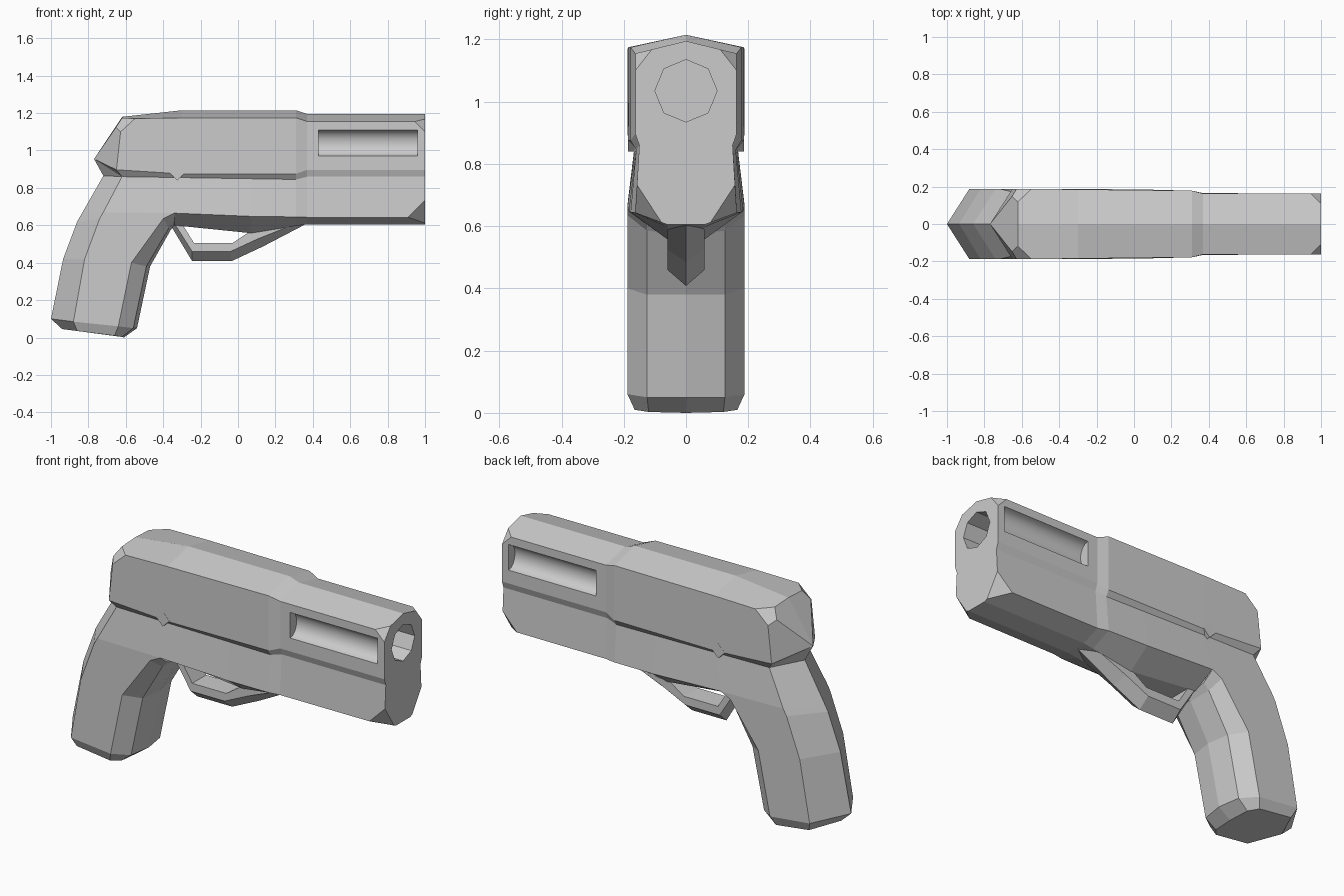
import bpy, bmesh, math
from mathutils import Matrix, Vector

if "Cube" in bpy.data.objects:
    bpy.data.objects.remove(bpy.data.objects["Cube"])


def finish(name, bm):
    me = bpy.data.meshes.new(name)
    bm.to_mesh(me)
    bm.free()
    ob = bpy.data.objects.new(name, me)
    bpy.context.collection.objects.link(ob)
    return ob


def loft(name, stations, tip=None, cuts=()):
    """Skin half sections mirrored over y; cuts are (station, point, size) corner chamfers."""
    bm = bmesh.new()
    rings = []
    for half in stations:
        full = list(half) + [(x, -y, z) for x, y, z in reversed(half) if y > 0]
        rings.append([bm.verts.new(p) for p in full])
    n = len(rings[0])
    for a, b in zip(rings, rings[1:]):
        for i in range(n):
            j = (i + 1) % n
            bm.faces.new((a[i], a[j], b[j], b[i]))
    if tip:
        t = bm.verts.new(tip)
        for i in range(n):
            bm.faces.new((rings[0][i], rings[0][(i + 1) % n], t))
    else:
        bm.faces.new(rings[0])
    bm.faces.new(rings[-1])
    bmesh.ops.recalc_face_normals(bm, faces=bm.faces[:])
    for s, p, size in cuts:
        co = Vector(stations[s][p])
        for sy in (1, -1):
            c = Vector((co.x, co.y * sy, co.z))
            v = min(bm.verts, key=lambda w: (w.co - c).length)
            bmesh.ops.bevel(bm, geom=[v], offset=size, offset_type='OFFSET',
                            segments=1, profile=0.5, affect='VERTICES')
    bmesh.ops.recalc_face_normals(bm, faces=bm.faces[:])
    return finish(name, bm)


def prune(ob, test):
    """Remove hidden faces where parts meet."""
    bm = bmesh.new()
    bm.from_mesh(ob.data)
    dead = [f for f in bm.faces if test(f.calc_center_median(), f.normal)]
    bmesh.ops.delete(bm, geom=dead, context='FACES')
    bm.to_mesh(ob.data)
    bm.free()


def rod(name, sides, r, length, loc, axis, scale=(1, 1, 1), smooth=False):
    bm = bmesh.new()
    rot = Matrix.Rotation(math.pi / 2, 4, axis)
    m = Matrix.Translation(loc) @ Matrix.Diagonal((*scale, 1)) @ rot
    bmesh.ops.create_cone(bm, cap_ends=True, segments=sides, radius1=r, radius2=r,
                          depth=length, matrix=m)
    bmesh.ops.recalc_face_normals(bm, faces=bm.faces[:])
    for f in bm.faces:
        f.smooth = smooth and abs(f.normal.x) < 0.5
    return finish(name, bm)


# Slide: roof ridge, roof edge, lower edge, crease, underside centre
def slide_section(x, top, w, edge, low, cw, crease):
    return [(x, 0, top), (x, w, edge), (x, w, low), (x, cw, crease), (x, 0, crease)]


slide = loft("slide", [
    [(-0.62, 0, 1.18), (-0.62, 0.188, 1.17), (-0.65, 0.188, 0.897),
     (-0.62, 0.165, 0.86), (-0.72, 0, 0.865)],
    slide_section(-0.30, 1.215, 0.185, 1.175, 0.875, 0.165, 0.855),
    slide_section(0.31, 1.215, 0.178, 1.175, 0.875, 0.160, 0.845),
    slide_section(0.37, 1.195, 0.163, 1.155, 0.897, 0.150, 0.860),
    slide_section(1.00, 1.195, 0.163, 1.155, 0.897, 0.150, 0.860),
], tip=(-0.77, 0, 0.955), cuts=[(0, 1, 0.07), (4, 1, 0.055)])

# Muzzle bore and side slots, cut from the slide
cutters = [rod("bore_cutter", 8, 0.1, 1.0, (1.0, 0, 1.035), 'Y')]
for s in (1, -1):
    cutters.append(rod("slot_cutter", 16, 0.07, 0.53, (0.695, 0.163 * s, 1.04), 'Y',
                       (1, 0.8, 1), smooth=True))
for c in cutters:
    mod = slide.modifiers.new("cut", 'BOOLEAN')
    mod.operation, mod.object, mod.solver = 'DIFFERENCE', c, 'EXACT'
    c.hide_render = True
bpy.context.view_layer.update()
dg = bpy.context.evaluated_depsgraph_get()
cut_mesh = bpy.data.meshes.new_from_object(slide.evaluated_get(dg))
slide.modifiers.clear()
slide.data = cut_mesh
for c in cutters:
    bpy.data.objects.remove(c)
prune(slide, lambda c, n: n.z < -0.9 and c.z < 0.89)

# Lower frame with its chin keel
frame = loft("frame", [
    [(-0.30, 0.165, 0.855), (-0.34, 0.188, 0.665), (-0.34, 0.06, 0.60)],
    [(0.07, 0.162, 0.849), (0.07, 0.184, 0.648), (0.07, 0.06, 0.558)],
    [(0.31, 0.160, 0.845), (0.31, 0.178, 0.645), (0.31, 0.06, 0.597)],
    [(0.37, 0.150, 0.860), (0.37, 0.165, 0.643), (0.37, 0.06, 0.605)],
    [(1.00, 0.150, 0.860), (1.00, 0.163, 0.643), (1.00, 0.06, 0.605)],
], cuts=[(4, 1, 0.09)])
prune(frame, lambda c, n: n.z > 0.9 or n.x < -0.9)


# Grip: rear ridge, rear side, front side, front facet, front ridge
def grip_section(rear, sr, sf, mf, front, w=0.188, mw=0.125):
    ys = (0, w, w, mw, 0)
    return [(p[0], y, p[1]) for p, y in zip((rear, sr, sf, mf, front), ys)]


grip = loft("grip", [
    grip_section((-0.94, 0.045), (-0.86, 0.035), (-0.66, 0.01), (-0.62, 0.003),
                 (-0.61, 0.0), 0.165, 0.12),
    grip_section((-1.0, 0.10), (-0.88, 0.085), (-0.64, 0.06), (-0.56, 0.05), (-0.54, 0.05)),
    grip_section((-0.935, 0.42), (-0.82, 0.42), (-0.57, 0.40), (-0.49, 0.38), (-0.47, 0.38)),
    grip_section((-0.86, 0.62), (-0.74, 0.635), (-0.40, 0.635), (-0.37, 0.585), (-0.36, 0.575)),
    grip_section((-0.84, 0.655), (-0.72, 0.67), (-0.34, 0.665), (-0.34, 0.62), (-0.34, 0.60)),
    grip_section((-0.72, 0.865), (-0.62, 0.86), (-0.30, 0.855), (-0.30, 0.855),
                 (-0.30, 0.855), 0.165, 0.12),
])
prune(grip, lambda c, n: c.z > 0.68 and (n.z > 0.9 or (c.x > -0.36 and abs(c.y) < 0.17)))


# Trigger guard: outer ridge, side edge, inner edge
def guard_section(outer, mid, inner):
    return [(outer[0], 0, outer[1]), (mid[0], 0.06, mid[1]), (inner[0], 0.06, inner[1])]


loft("trigger_guard", [
    guard_section((-0.36, 0.60), (-0.34, 0.61), (-0.30, 0.61)),
    guard_section((-0.245, 0.408), (-0.245, 0.46), (-0.235, 0.505)),
    guard_section((-0.035, 0.408), (-0.04, 0.46), (-0.03, 0.505)),
    guard_section((0.13, 0.485), (0.10, 0.525), (0.06, 0.565)),
    guard_section((0.36, 0.605), (0.30, 0.605), (0.20, 0.605)),
])

# Small catches on the crease
for side, s in (("left", 1), ("right", -1)):
    rod("catch_" + side, 4, 0.04, 0.03, (-0.325, 0.171 * s, 0.88), 'X')
